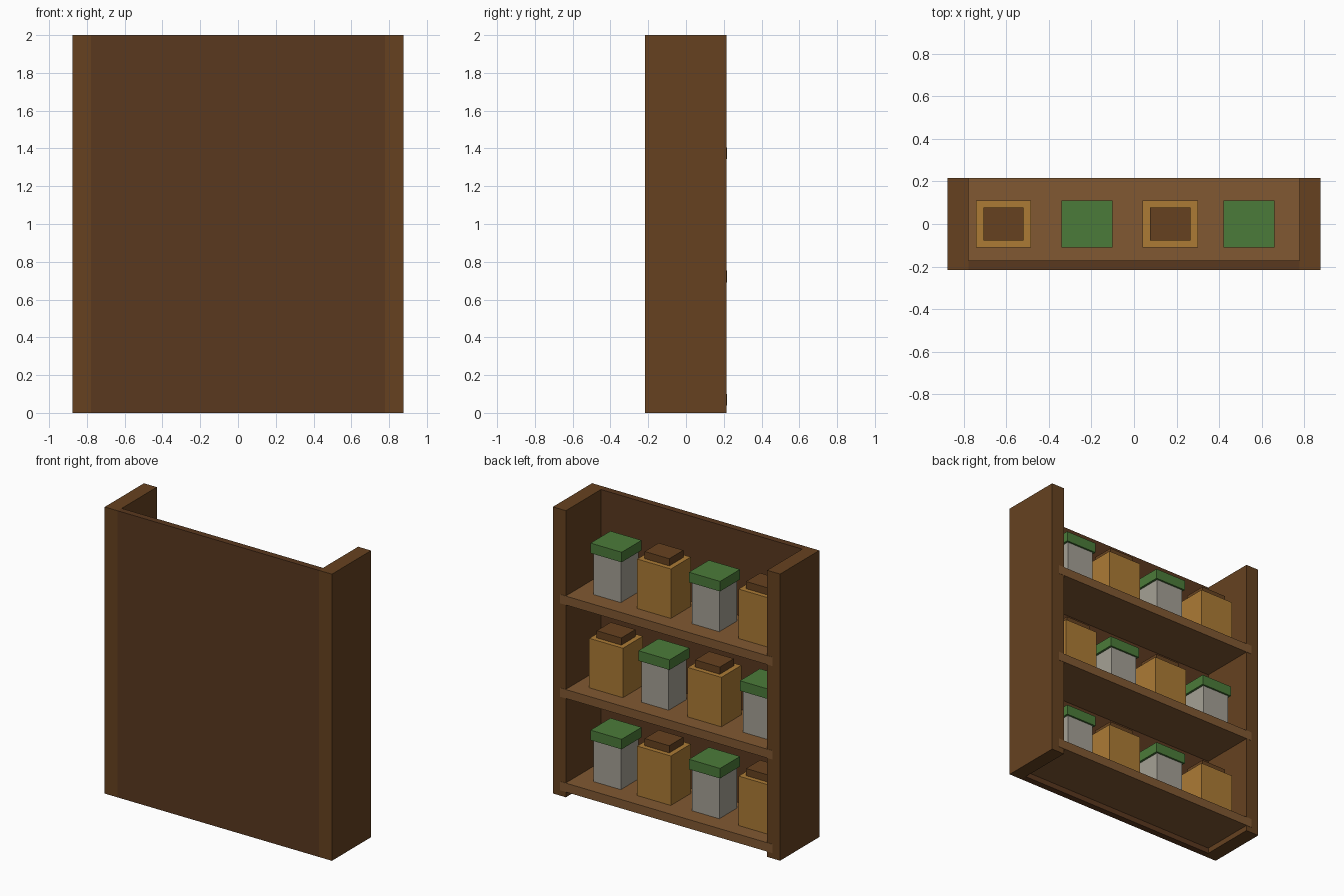
import bpy

if "Cube" in bpy.data.objects:
    bpy.data.objects.remove(bpy.data.objects["Cube"])


def material(name, rgb):
    # Convert display colour to linear
    m = bpy.data.materials.new(name)
    m.diffuse_color = [c ** 2.2 for c in rgb] + [1]
    m.use_nodes = True
    m.node_tree.nodes["Principled BSDF"].inputs["Base Color"].default_value = m.diffuse_color
    return m


POST = material("dark_wood", (0.40, 0.265, 0.145))
PANEL = material("panel_wood", (0.355, 0.23, 0.14))
SHELF = material("shelf_wood", (0.50, 0.35, 0.21))
AMBER = material("amber", (0.67, 0.48, 0.22))
GREEN = material("green_lid", (0.30, 0.48, 0.235))
GREY = material("pale_grey", (0.64, 0.625, 0.58))


def box(name, x, y, z, mat):
    """Box from (min, max) ranges on each axis."""
    bpy.ops.mesh.primitive_cube_add(size=1, location=[(a + b) / 2 for a, b in (x, y, z)])
    o = bpy.context.object
    o.name = name
    o.scale = [b - a for a, b in (x, y, z)]
    bpy.ops.object.transform_apply(location=False, rotation=False, scale=True)
    o.data.materials.append(mat)
    return o


def standing_box(name, x, width, depth, z, height, mat):
    return box(name, (x - width / 2, x + width / 2), (-depth / 2, depth / 2), (z, z + height), mat)


def amber_jar(x, z):
    standing_box("amber_jar_body", x, 0.26, 0.22, z, 0.345, AMBER)
    standing_box("amber_jar_stopper", x, 0.19, 0.155, z + 0.345, 0.05, POST)


def grey_jar(x, z):
    standing_box("grey_jar_body", x, 0.21, 0.195, z, 0.29, GREY)
    standing_box("grey_jar_lid", x, 0.24, 0.22, z + 0.29, 0.07, GREEN)


# Cabinet sides and closed panel
for side, x in (("left", (-0.877, -0.777)), ("right", (0.777, 0.877))):
    box(side + "_side", x, (-0.217, 0.215), (0, 2), POST)
box("closing_panel", (-0.777, 0.777), (-0.217, -0.172), (0, 2), PANEL)

# Shelves let into the sides, with alternating jars
for row, top in enumerate((0.10, 0.753, 1.405)):
    box("shelf", (-0.82, 0.82), (-0.172, 0.217), (top - 0.062, top), SHELF)
    for col, x in enumerate((-0.613, -0.22, 0.17, 0.54)):
        (grey_jar if (row + col) % 2 else amber_jar)(x, top)
